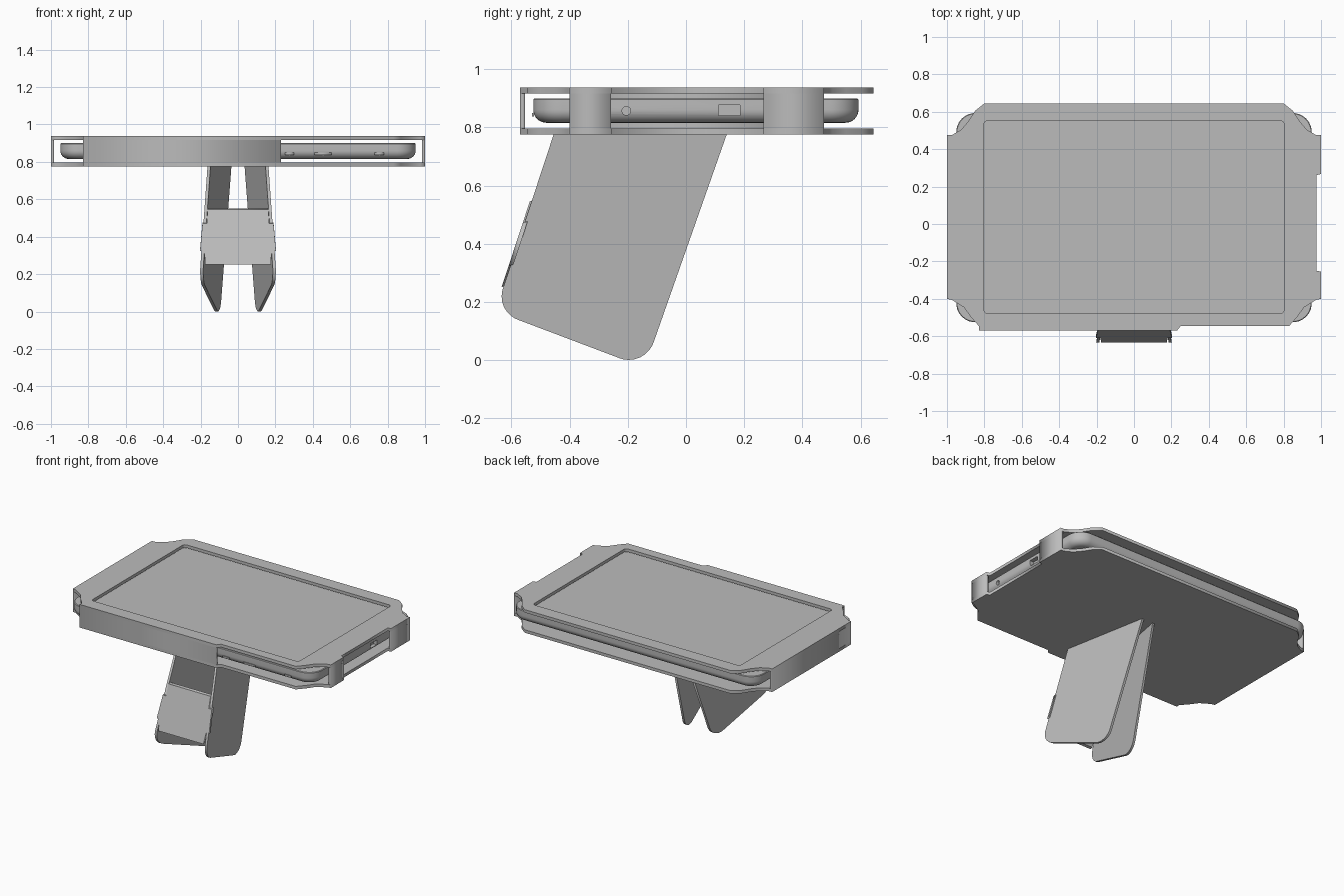
import bpy, bmesh, math
from mathutils import Vector

if "Cube" in bpy.data.objects:
    bpy.data.objects.remove(bpy.data.objects["Cube"], do_unlink=True)

grey = bpy.data.materials.new("matte_grey")
grey.use_nodes = True
colour = (0.5, 0.5, 0.5, 1)
grey.diffuse_color = colour
grey.node_tree.nodes["Principled BSDF"].inputs["Base Color"].default_value = colour


def fillet(points, radii, steps=8):
    """Round each polygon corner with an arc of its own radius."""
    out = []
    for i, (p, r) in enumerate(zip(points, radii)):
        p = Vector(p)
        if r == 0:
            out.append(p)
            continue
        a = (Vector(points[i - 1]) - p).normalized()
        b = (Vector(points[(i + 1) % len(points)]) - p).normalized()
        half = a.angle(b) / 2
        centre = p + (a + b).normalized() * r / math.sin(half)
        start = p + a * r / math.tan(half) - centre
        end = p + b * r / math.tan(half) - centre
        for k in range(steps + 1):
            out.append(centre + start.lerp(end, k / steps).normalized() * r)
    return out


def rounded_rect(x0, x1, y0, y1, r, steps=8):
    return fillet([(x0, y0), (x1, y0), (x1, y1), (x0, y1)], [r] * 4, steps)


def finish(name, mesh):
    mesh.materials.clear()
    mesh.materials.append(grey)
    obj = bpy.data.objects.new(name, mesh)
    bpy.context.collection.objects.link(obj)
    return obj


def slab(name, loops, low, high, place=lambda u, v, w: (u, v, w)):
    """Extrude a flat outline (with optional holes), then place its vertices."""
    curve = bpy.data.curves.new(name, "CURVE")
    curve.dimensions = "2D"
    curve.fill_mode = "BOTH"
    curve.extrude = (high - low) / 2
    for loop in loops:
        spline = curve.splines.new("POLY")
        spline.points.add(len(loop) - 1)
        for point, (u, v) in zip(spline.points, loop):
            point.co = (u, v, 0, 1)
        spline.use_cyclic_u = True
    temp = bpy.data.objects.new(name, curve)
    bpy.context.collection.objects.link(temp)
    graph = bpy.context.evaluated_depsgraph_get()
    mesh = bpy.data.meshes.new_from_object(temp.evaluated_get(graph))
    bpy.data.objects.remove(temp, do_unlink=True)
    bm = bmesh.new()
    bm.from_mesh(mesh)
    bmesh.ops.remove_doubles(bm, verts=bm.verts, dist=0.0001)
    for v in bm.verts:
        v.co = place(v.co.x, v.co.y, v.co.z + (low + high) / 2)
    bmesh.ops.recalc_face_normals(bm, faces=bm.faces)
    bm.to_mesh(mesh)
    bm.free()
    return finish(name, mesh)


def box(name, x0, x1, y0, y1, z0, z1):
    return slab(name, [[(x0, y0), (x1, y0), (x1, y1), (x0, y1)]], z0, z1)


# Case plates with scalloped corners and a stepped front and left edge
BOTTOM, FLOOR, CEILING, TOP = 0.776, 0.797, 0.917, 0.938
back_corner = [(1, 0.475), (0.975, 0.475), (0.925, 0.503), (0.885, 0.55),
               (0.85, 0.605), (0.8, 0.645)]
front_corner = [(0.83, -0.545), (0.87, -0.5), (0.91, -0.445), (0.975, -0.405), (1, -0.4)]
outline = [(0.23, -0.57), (0.25, -0.545)] + front_corner
outline += [(1, -0.255), (0.977, -0.25), (0.977, 0.262), (1, 0.267)]
outline += back_corner + [(-x, y) for x, y in reversed(back_corner)]
outline += [(-x, y) for x, y in reversed(front_corner)] + [(-0.83, -0.57)]
window = rounded_rect(-0.803, 0.803, -0.478, 0.552, 0.02, 4)
slab("case_back_plate", [outline], BOTTOM, FLOOR)
slab("case_front_frame", [outline, window], CEILING, TOP)

# Case walls between the plates
box("front_wall", -0.83, 0.23, -0.57, -0.553, FLOOR, CEILING)
box("right_wall", -1, -0.983, -0.4, 0.475, FLOOR, CEILING)
box("left_wall_front", 0.983, 1, -0.4, -0.257, FLOOR, CEILING)
box("left_wall_back", 0.983, 1, 0.266, 0.475, FLOOR, CEILING)

# Tablet with a flat screen and a rolled lower edge
roll, screen_z, base_z = 0.045, 0.9, 0.816
layers = [(0.004, screen_z), (0, screen_z - 0.004)]
for k in range(9):
    t = k / 8 * math.pi / 2
    layers.append((roll * (1 - math.cos(t)), base_z + roll * (1 - math.sin(t))))
bm = bmesh.new()
rings = []
for inset, z in layers:
    loop = rounded_rect(-0.95 + inset, 0.95 - inset, -0.525 + inset, 0.593 - inset, 0.1 - inset)
    rings.append([bm.verts.new((x, y, z)) for x, y in loop])
for upper, lower in zip(rings, rings[1:]):
    for i in range(len(upper)):
        bm.faces.new((upper[i - 1], upper[i], lower[i], lower[i - 1]))
bm.faces.new(rings[0])
bm.faces.new(rings[-1])
bmesh.ops.recalc_face_normals(bm, faces=bm.faces)
tablet_mesh = bpy.data.meshes.new("tablet")
bm.to_mesh(tablet_mesh)
bm.free()
tablet = finish("tablet", tablet_mesh)
bpy.context.view_layer.objects.active = tablet
tablet.select_set(True)

# Sockets sunk into the tablet's left end
sideways = lambda u, v, w: (w, u, v)
jack = [(-0.205 + 0.015 * math.cos(i * math.pi / 8), 0.857 + 0.015 * math.sin(i * math.pi / 8))
        for i in range(16)]
port = [(0.112, 0.841), (0.185, 0.841), (0.185, 0.877), (0.112, 0.877)]
for name, loop in (("jack_cutter", jack), ("port_cutter", port)):
    cutter = slab(name, [loop], 0.92, 0.97, sideways)
    cut = tablet.modifiers.new(name, "BOOLEAN")
    cut.operation = "DIFFERENCE"
    cut.solver = "EXACT"
    cut.object = cutter
    bpy.ops.object.modifier_apply(modifier=name)
    bpy.data.objects.remove(cutter, do_unlink=True)
bpy.ops.object.shade_smooth_by_angle(angle=math.radians(30))

# Thin buttons on the tablet's front edge
for x0, x1 in ((0.25, 0.3), (0.41, 0.5), (0.73, 0.78)):
    box("edge_button", x0, x1, -0.529, -0.522, 0.838, 0.85)

# Stand legs: two rounded panels that converge towards the back
leg = fillet([(-0.455, BOTTOM), (-0.655, 0.168), (-0.142, -0.026), (0.14, BOTTOM)],
             [0, 0.085, 0.09, 0])


def leg_x(y, z):
    return 0.155 - 0.188 * (y + 0.455) - 0.01 * (z - BOTTOM)


for name, side in (("left_leg", 1), ("right_leg", -1)):
    slab(name, [leg], -0.008, 0.008,
         lambda u, v, w: (side * (leg_x(u, v) + w), u, v))

# Stand brace: a slotted plate across the leaning front edges of the legs
half = [(0.175, 0.255), (0.18, 0.327), (0.203, 0.327), (0.19, 0.475), (0.166, 0.475), (0.163, 0.55)]
brace = half + [(-x, z) for x, z in reversed(half)]
slab("stand_brace", [brace], -0.006, 0.012,
     lambda u, v, w: (u, -0.455 - 0.329 * (BOTTOM - v) - 0.95 * w + 0.004, v - 0.31 * w))
